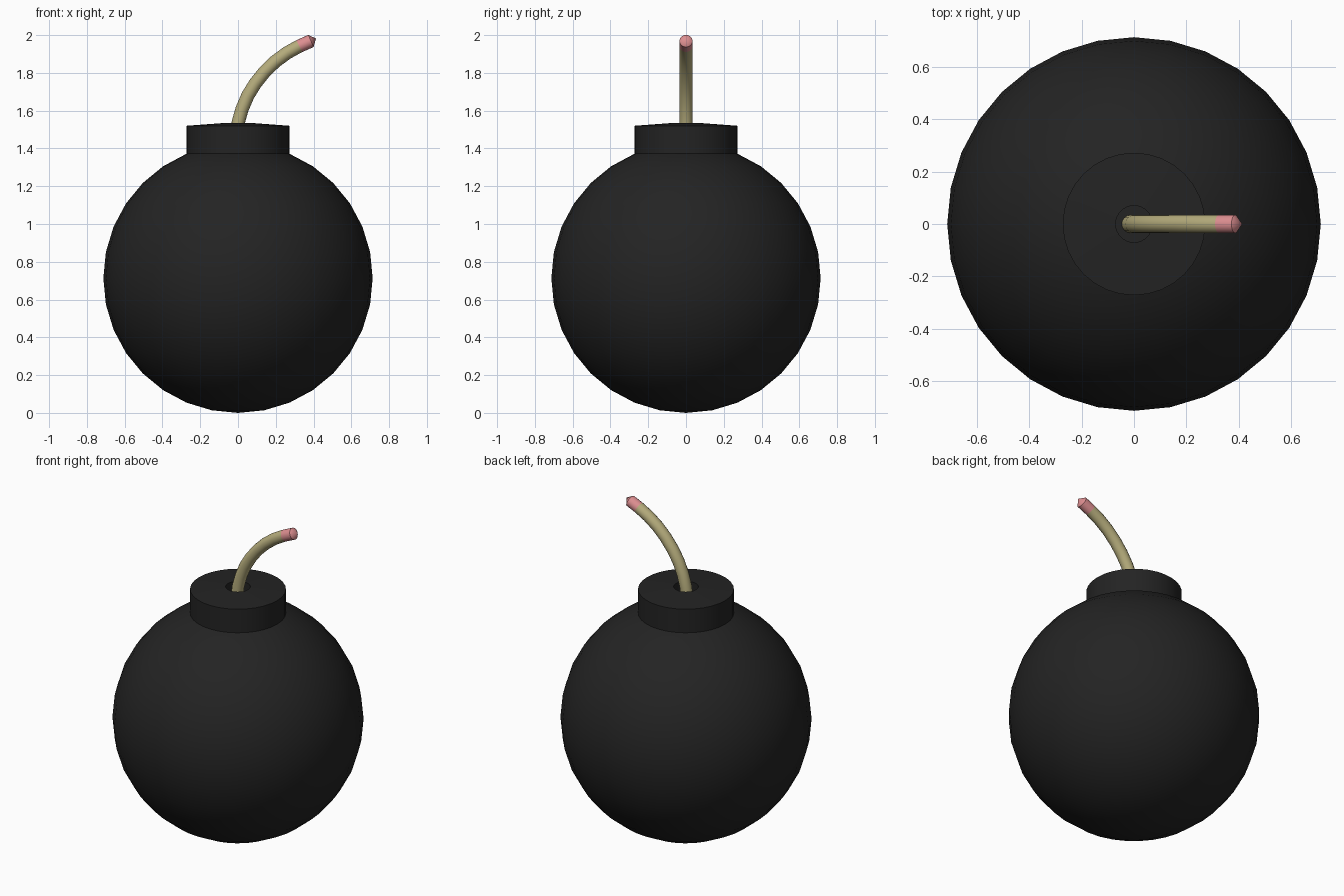
import bpy, bmesh, math
from mathutils import Vector

if "Cube" in bpy.data.objects:
    bpy.data.objects.remove(bpy.data.objects["Cube"])


def material(name, rgb):
    m = bpy.data.materials.new(name)
    m.diffuse_color = (*rgb, 1)
    m.use_nodes = True
    m.node_tree.nodes["Principled BSDF"].inputs["Base Color"].default_value = m.diffuse_color
    return m


BLACK = material("iron black", (0.017, 0.017, 0.017))
TAN = material("cord tan", (0.46, 0.41, 0.20))
PINK = material("ember pink", (0.72, 0.27, 0.28))


def finish(name, bm, mats, angle=40):
    bmesh.ops.remove_doubles(bm, verts=bm.verts, dist=1e-5)
    bmesh.ops.recalc_face_normals(bm, faces=bm.faces)
    me = bpy.data.meshes.new(name)
    bm.to_mesh(me)
    bm.free()
    for m in mats:
        me.materials.append(m)
    ob = bpy.data.objects.new(name, me)
    bpy.context.collection.objects.link(ob)
    bpy.ops.object.select_all(action='DESELECT')
    ob.select_set(True)
    bpy.context.view_layer.objects.active = ob
    bpy.ops.object.shade_smooth_by_angle(angle=math.radians(angle))
    return ob


def bridge(bm, a, b, mat=0):
    n = len(a)
    for i in range(n):
        j = (i + 1) % n
        bm.faces.new((a[i], a[j], b[j], b[i])).material_index = mat


# Round body
R = 0.713
bm = bmesh.new()
bmesh.ops.create_uvsphere(bm, u_segments=32, v_segments=16, radius=R)
bmesh.ops.translate(bm, verts=bm.verts, vec=(0, 0, R))
finish("body", bm, [BLACK])

# Collar: slightly crowned top with a fuse hole
bm = bmesh.new()
profile = [(0.272, 1.34), (0.272, 1.52), (0.07, 1.535), (0.07, 1.44)]
rings = [[bm.verts.new((r * math.cos(k * math.tau / 32), r * math.sin(k * math.tau / 32), z))
          for k in range(32)] for r, z in profile]
for a, b in zip(rings, rings[1:]):
    bridge(bm, a, b)
bm.faces.new(rings[-1])
finish("collar", bm, [BLACK], 30)

# Fuse: round cord swept along a bend, glowing last segment and pointed tip
path = [Vector((x, 0, z)) for x, z in
        [(-0.012, 1.44), (0.002, 1.54), (0.022, 1.61), (0.052, 1.68), (0.092, 1.745),
         (0.142, 1.807), (0.197, 1.86), (0.26, 1.906), (0.325, 1.942), (0.386, 1.969)]]
SIDES, FR = 16, 0.035
bm = bmesh.new()
rings = []
for i, p in enumerate(path):
    t = (path[min(i + 1, len(path) - 1)] - path[max(i - 1, 0)]).normalized()
    side, up = Vector((0, 1, 0)), t.cross(Vector((0, 1, 0)))
    rings.append([bm.verts.new(p + FR * (side * math.cos(a) + up * math.sin(a)))
                  for a in (k * math.tau / SIDES for k in range(SIDES))])
for i in range(len(path) - 1):
    bridge(bm, rings[i], rings[i + 1], int(i == len(path) - 2))
bm.faces.new(rings[0])
tip = bm.verts.new((0.413, 0, 1.982))
for k in range(SIDES):
    bm.faces.new((rings[-1][k], rings[-1][(k + 1) % SIDES], tip)).material_index = 1
finish("fuse", bm, [TAN, PINK])
